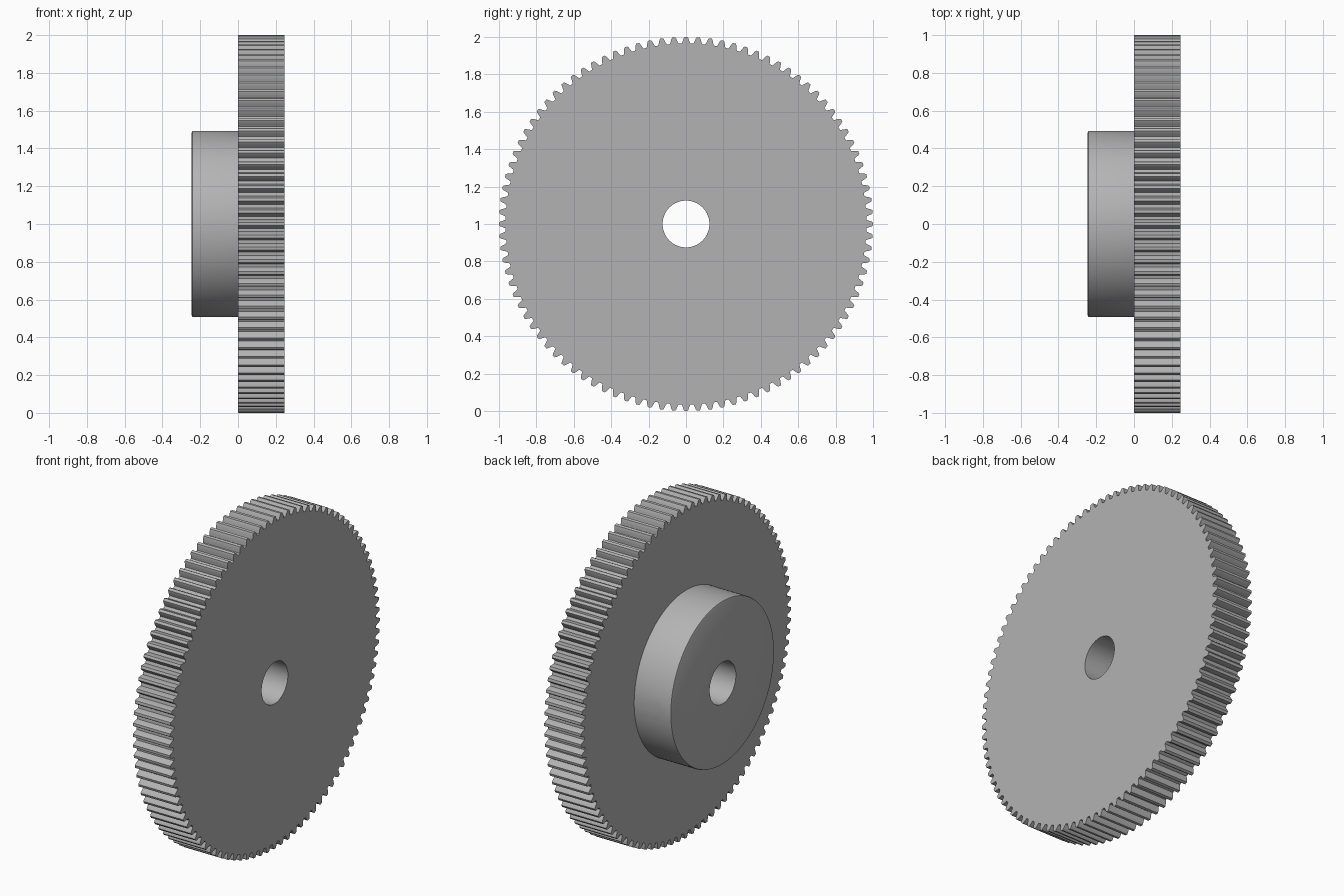
import bpy, bmesh
from math import sin, cos, pi, radians
from mathutils import Matrix, Vector

cube = bpy.data.objects.get("Cube")
if cube:
    bpy.data.objects.remove(cube)

TEETH = 96
OUTER, ROOT = 1.0, 0.965
HALF = 0.245
HUB_R, BORE_R = 0.493, 0.125
SCREW_R, SCREW_X = 0.063, -0.118
CENTRE = Vector((0, 0, 1))

metal = bpy.data.materials.new("grey metal")
metal.use_nodes = True
GREY = (0.45, 0.45, 0.45, 1)
metal.diffuse_color = GREY
metal.node_tree.nodes["Principled BSDF"].inputs["Base Color"].default_value = GREY


def make_object(name, bm, smooth=30):
    bmesh.ops.recalc_face_normals(bm, faces=bm.faces)
    mesh = bpy.data.meshes.new(name)
    bm.to_mesh(mesh)
    bm.free()
    mesh.materials.append(metal)
    obj = bpy.data.objects.new(name, mesh)
    bpy.context.collection.objects.link(obj)
    bpy.ops.object.select_all(action="DESELECT")
    obj.select_set(True)
    bpy.context.view_layer.objects.active = obj
    bpy.ops.object.shade_smooth_by_angle(angle=radians(smooth))
    return obj


def circle(radius, count):
    return [(radius, 2 * pi * i / count) for i in range(count)]


def skin(bm, rings):
    """Join a closed loop of rings, each a list of (radius, angle) at an x."""
    loops = [[bm.verts.new((x, r * cos(a), 1 + r * sin(a))) for r, a in pts]
             for x, pts in rings]
    for one, two in zip(loops, loops[1:] + loops[:1]):
        n = len(one)
        for i in range(n):
            j = (i + 1) % n
            bm.faces.new((one[i], one[j], two[j], two[i]))


def cylinder(name, radius, start, end, sides, direction):
    """Solid cylinder along a direction in the screw plane."""
    bm = bmesh.new()
    bmesh.ops.create_cone(bm, cap_ends=True, segments=sides, radius1=radius,
                          radius2=radius, depth=end - start)
    turn = direction.to_track_quat("Z", "Y").to_matrix().to_4x4()
    spot = CENTRE + Vector((SCREW_X, 0, 0)) + direction * (start + end) / 2
    bm.transform(Matrix.Translation(spot) @ turn)
    return make_object(name, bm)


def cut(target, cutter):
    mod = target.modifiers.new("cut", "BOOLEAN")
    mod.operation = "DIFFERENCE"
    mod.solver = "EXACT"
    mod.object = cutter
    cutter.hide_render = True
    cutter.hide_set(True)


# Toothed wheel: half widths of a tooth, as parts of the pitch, by radius
FLANK = [(ROOT, -0.36), (0.98, -0.27), (0.992, -0.2), (OUTER, -0.12),
         (OUTER, 0.12), (0.992, 0.2), (0.98, 0.27), (ROOT, 0.36)]
rim = [(r, 2 * pi * (i + t) / TEETH) for i in range(TEETH) for r, t in FLANK]
bore = circle(BORE_R, len(rim))
bm = bmesh.new()
skin(bm, [(0, rim), (HALF, rim), (HALF, bore), (0, bore)])
make_object("toothed_wheel", bm)

# Hub with a softened outer edge
SIDES = 128
bm = bmesh.new()
skin(bm, [(0.0, circle(HUB_R, SIDES)),
          (-HALF + 0.01, circle(HUB_R, SIDES)),
          (-HALF + 0.003, circle(HUB_R - 0.003, SIDES)),
          (-HALF, circle(HUB_R - 0.01, SIDES)),
          (-HALF, circle(BORE_R, SIDES)),
          (0.0, circle(BORE_R, SIDES))])
hub = make_object("hub", bm)

# Two set screws at right angles, each with a hexagonal socket
for side, direction in (("back", Vector((0, 1, 0))), ("lower", Vector((0, 0, -1)))):
    cut(hub, cylinder(side + "_screw_hole_cutter", SCREW_R, 0.05, 0.6, 32, direction))
    screw = cylinder(side + "_set_screw", SCREW_R - 0.004, 0.14, HUB_R - 0.012, 32, direction)
    cut(screw, cylinder(side + "_socket_cutter", 0.033, 0.38, 0.6, 6, direction))
